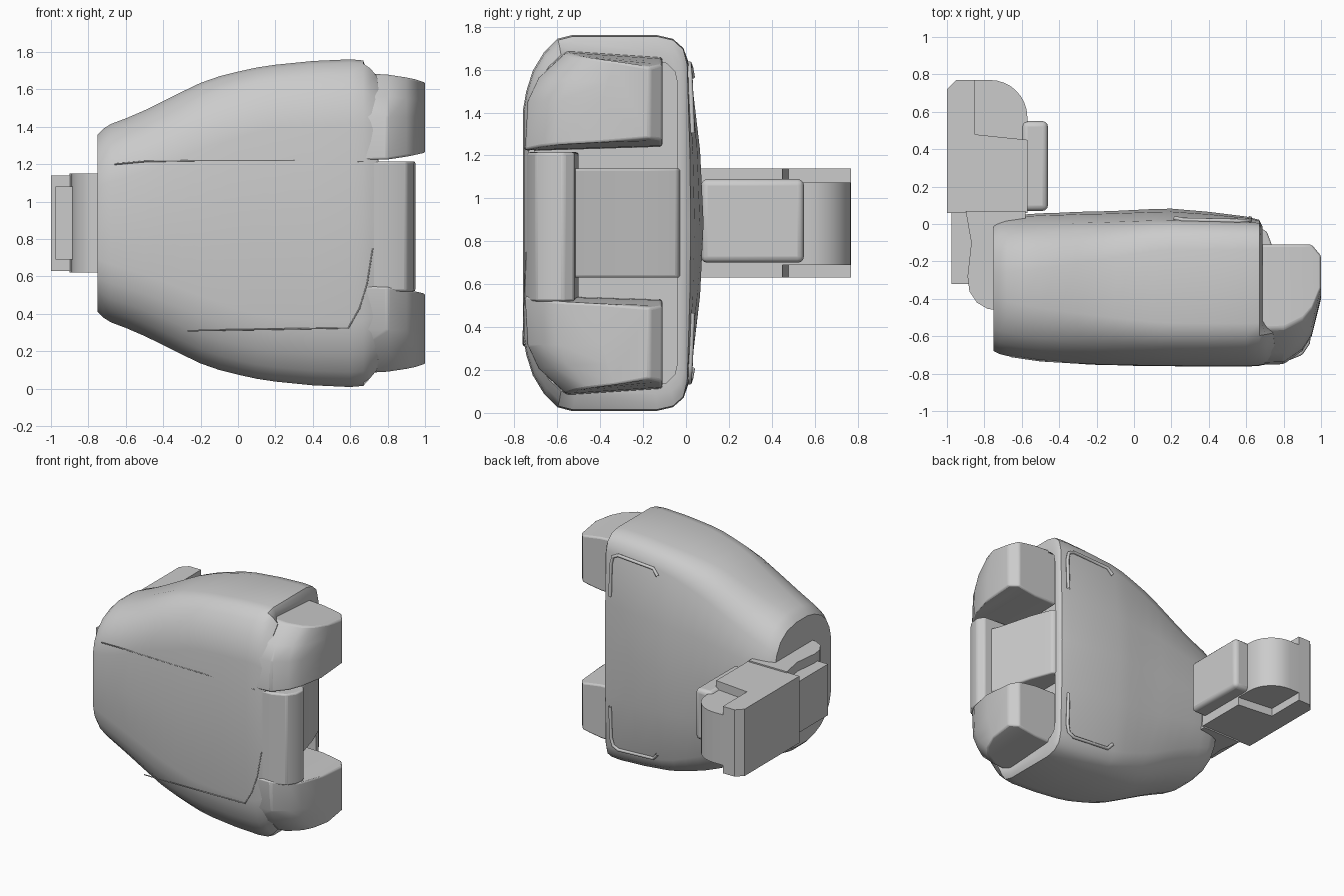
import bpy, bmesh, math

cube = bpy.data.objects.get("Cube")
if cube:
    bpy.data.objects.remove(cube, do_unlink=True)

grey = bpy.data.materials.new("plain grey")
grey.use_nodes = True
grey.diffuse_color = (0.6, 0.6, 0.6, 1)
grey.node_tree.nodes["Principled BSDF"].inputs["Base Color"].default_value = (0.6, 0.6, 0.6, 1)

ZC = 0.885  # height of the mirror plane


def loft(name, rings, bevel=0.0, angle=30):
    """Skin a list of equal-length rings and cap both ends."""
    bm = bmesh.new()
    rows = [[bm.verts.new(p) for p in ring] for ring in rings]
    n = len(rows[0])
    for a, b in zip(rows, rows[1:]):
        for i in range(n):
            j = (i + 1) % n
            bm.faces.new((a[i], a[j], b[j], b[i]))
    bm.faces.new(rows[0])
    bm.faces.new(rows[-1])
    bmesh.ops.recalc_face_normals(bm, faces=bm.faces)
    mesh = bpy.data.meshes.new(name)
    bm.to_mesh(mesh)
    bm.free()
    ob = bpy.data.objects.new(name, mesh)
    bpy.context.collection.objects.link(ob)
    mesh.materials.append(grey)
    if bevel:
        mod = ob.modifiers.new("Bevel", "BEVEL")
        mod.width, mod.segments, mod.limit_method = bevel, 3, "ANGLE"
    bpy.ops.object.select_all(action="DESELECT")
    ob.select_set(True)
    bpy.context.view_layer.objects.active = ob
    bpy.ops.object.shade_smooth_by_angle(angle=math.radians(angle))
    return ob


def prism(name, outline, z0, z1, bevel=0.0):
    """Extrude an xy outline upwards."""
    return loft(name, [[(x, y, z) for x, y in outline] for z in (z0, z1)], bevel)


def box(name, x0, x1, y0, y1, z0, z1, bevel=0.0):
    return prism(name, [(x0, y0), (x1, y0), (x1, y1), (x0, y1)], z0, z1, bevel)


def tube(name, points, radius):
    cu = bpy.data.curves.new(name, "CURVE")
    cu.dimensions = "3D"
    cu.bevel_depth, cu.bevel_resolution = radius, 2
    sp = cu.splines.new("POLY")
    sp.points.add(len(points) - 1)
    for p, co in zip(sp.points, points):
        p.co = (*co, 1)
    ob = bpy.data.objects.new(name, cu)
    bpy.context.collection.objects.link(ob)
    cu.materials.append(grey)
    return ob


# Body stations: x, half height, front y, back bulge y
stations = [
    (-0.75, 0.475, -0.68, 0.00), (-0.72, 0.505, -0.695, 0.025), (-0.68, 0.53, -0.705, 0.04),
    (-0.60, 0.56, -0.72, 0.05), (-0.50, 0.603, -0.732, 0.057), (-0.40, 0.652, -0.74, 0.06),
    (-0.30, 0.702, -0.745, 0.065), (-0.20, 0.75, -0.75, 0.067), (-0.10, 0.785, -0.753, 0.07),
    (0.00, 0.81, -0.755, 0.075), (0.10, 0.832, -0.756, 0.08), (0.20, 0.847, -0.757, 0.082),
    (0.40, 0.867, -0.76, 0.065), (0.60, 0.876, -0.76, 0.04), (0.67, 0.87, -0.755, 0.022),
    (0.71, 0.845, -0.747, 0.005), (0.75, 0.80, -0.735, -0.01),
]
# Half sections: depth fraction, height fraction; narrow end and wide end
narrow = [(0, 0), (0, .40), (.03, .60), (.09, .76), (.18, .88), (.30, .96), (.42, 1),
          (.62, 1), (.78, .95), (.90, .83), (.97, .65), (1, .40), (1, 0)]
wide = [(0, 0), (0, .60), (.02, .70), (.06, .81), (.13, .91), (.21, .98), (.30, 1),
        (.82, 1), (.92, .98), (.98, .93), (1, .85), (1, .40), (1, 0)]


def section(x, h, yf, yb):
    t = min(1, max(0, (x + 0.75) / 0.9))
    half = []
    for k, (a, b) in enumerate(zip(narrow, wide)):
        u, v = (a[i] + (b[i] - a[i]) * t for i in (0, 1))
        base = min(0, yb)
        y = yf + u * (base - yf)
        if k >= 9:  # shallow dome over the back
            y += max(0, yb) * (0.1, 0.25, 0.8, 1)[k - 9]
        px = x
        if x > 0.67:  # the wide end steps back behind the front lip
            px -= (x - 0.67) * 0.8 * min(1, max(0, (u - .2) / .1))
        half.append((px, y, v * h))
    return [(a, b, ZC + c) for a, b, c in half] + [(a, b, ZC - c) for a, b, c in half[-2:0:-1]]


rings = [section(*s) for s in stations]
# Rim and recess at the wide end
rim = [(x, -0.37 + (y + 0.37) * .92, ZC + (z - ZC) * .95) for x, y, z in rings[-1]]
rings += [rim, [(0.60, y, z) for _, y, z in rim]]
loft("body_shell", rings, angle=35)


def front_y(x):
    for a, b in zip(stations, stations[1:]):
        if a[0] <= x <= b[0]:
            return a[2] + (b[2] - a[2]) * (x - a[0]) / (b[0] - a[0])
    return stations[-1][2]


# Front panel seams
for name, path in (("upper_seam", [(-.66, 1.2), (-.5, 1.215), (-.2, 1.22), (.2, 1.22), (.67, 1.215)]),
                   ("lower_seam", [(-.27, .31), (0, .315), (.3, .32), (.59, .325), (.65, .43),
                                   (.69, .56), (.72, .75)])):
    tube(name, [(x, front_y(x) + .001, z) for x, z in path], 0.004)

# End blocks, mirrored above and below
block = [(.62, -.755, -.11, 1.69, 1.22), (.80, -.75, -.11, 1.68, 1.225), (.90, -.68, -.11, 1.665, 1.24),
         (.95, -.60, -.11, 1.655, 1.25), (1.0, -.40, -.17, 1.64, 1.26)]
for name, s in (("upper_end_block", 1), ("lower_end_block", -1)):
    rows = []
    for x, yf, yb, zt, zb in block:
        d, h = yb - yf, zt - zb
        ring = [(yf, zb), (yf + .02 * d, zb + .5 * h), (yf + .10 * d, zb + .74 * h),
                (yf + .30 * d, zt), (yb, zt - .03), (yb, zb + .02)]
        rows.append([(x, y, ZC + s * (z - ZC)) for y, z in ring])
    loft(name, rows, bevel=0.012)

# Middle lip and sloping centre block between the end blocks
prism("middle_lip", [(.62, -.745), (.80, -.74), (.90, -.70), (.94, -.64), (.95, -.57), (.92, -.52), (.62, -.50)],
      0.52, 1.215, 0.012)
prism("centre_block", [(.58, -.56), (.88, -.56), (.84, -.46), (.77, -.20), (.71, -.04), (.66, -.015), (.58, -.015)],
      0.63, 1.14, 0.012)

# Corner grille frames on the back
for name, s in (("upper_grille_frame", 1), ("lower_grille_frame", -1)):
    path = [(.22, .03, .68), (.26, .022, .725), (.56, .016, .742), (.605, .016, .72), (.62, .02, .66), (.62, .03, .42)]
    tube(name, [(x, y, ZC + s * z) for x, y, z in path], 0.012)

# Side bracket: flange, jaw, rounded knuckle, grip pad, arm and collar
prism("bracket_flange", [(-1, .06), (-.85, .06), (-.85, .77), (-.95, .77), (-1, .72)], 0.63, 1.14)
prism("bracket_jaw", [(-.86, .06), (-.57, .06), (-.57, .45), (-.86, .48)], 0.63, 1.14)
arc = [(-.77 + .2 * math.cos(a), .57 + .2 * math.sin(a)) for a in (i * math.pi / 16 for i in range(9))]
prism("bracket_knuckle", [(-.86, .44), (-.57, .44)] + arc + [(-.86, .77)], 0.69, 1.075)
box("grip_pad", -.60, -.46, .07, .55, 0.70, 1.09, 0.03)
box("bracket_arm", -.975, -.86, -.32, .08, 0.69, 1.08)
prism("bracket_collar", [(-.90, .07), (-.58, .07), (-.58, -.02), (-.70, -.46), (-.78, -.455), (-.84, -.42),
                         (-.88, -.36), (-.89, -.28), (-.87, -.10)], 0.62, 1.15)
